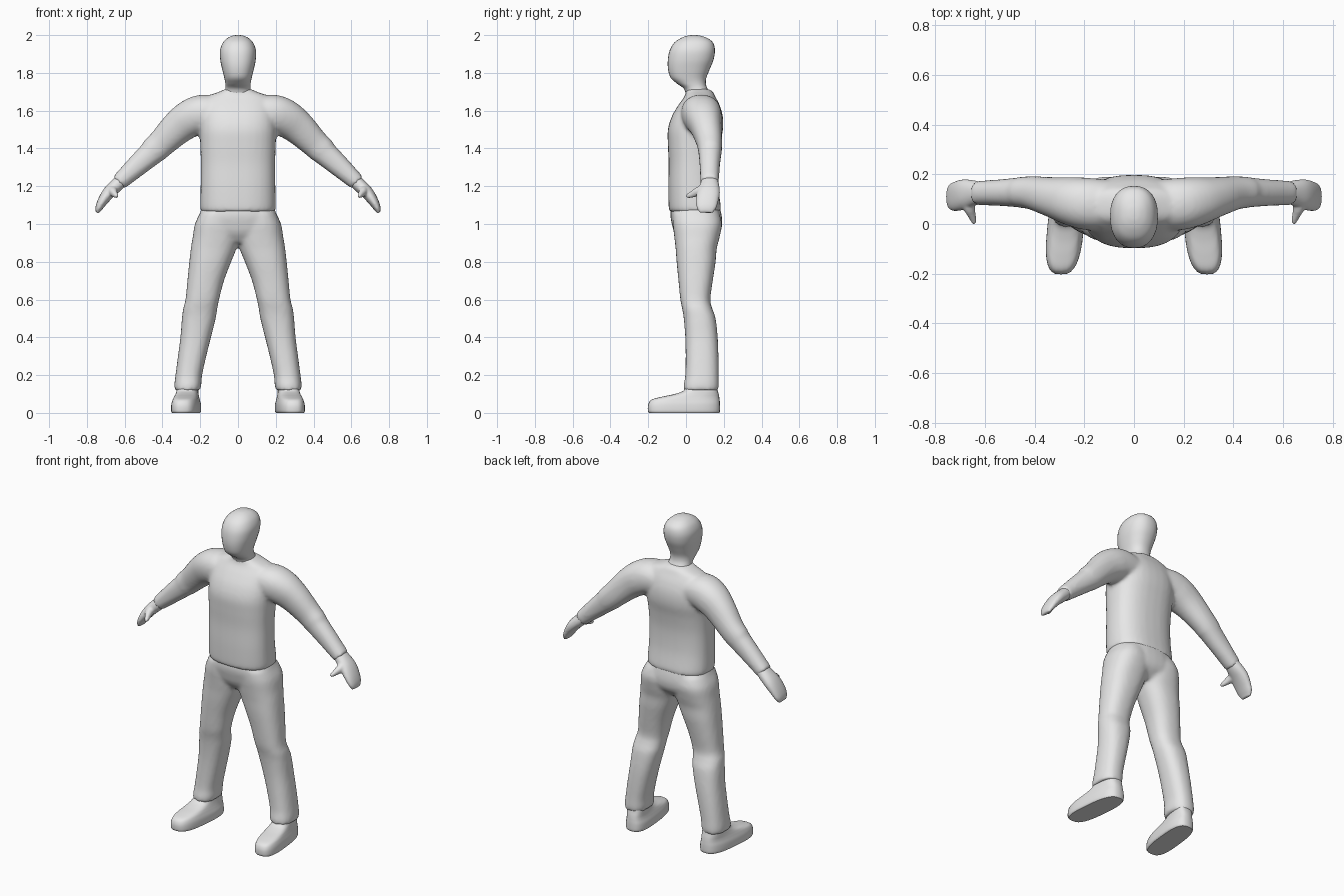
import bpy, bmesh, math
from mathutils import Vector

if "Cube" in bpy.data.objects:
    bpy.data.objects.remove(bpy.data.objects["Cube"])

grey = bpy.data.materials.new("light_grey")
grey.diffuse_color = (0.8, 0.8, 0.8, 1)
grey.use_nodes = True
grey.node_tree.nodes["Principled BSDF"].inputs["Base Color"].default_value = grey.diffuse_color
SIDES = 32


def smooth_sections(rows, steps=5):
    """Catmull-Rom interpolation of a list of section rows."""
    rows = [tuple(map(float, r)) for r in rows]
    p = [rows[0]] + rows + [rows[-1]]
    out = []
    for i in range(1, len(p) - 2):
        for s in range(steps):
            t = s / steps
            out.append([0.5 * (2 * b + (c - a) * t + (2 * a - 5 * b + 4 * c - d) * t * t
                               + (3 * b - a - 3 * c + d) * t ** 3)
                        for a, b, c, d in zip(*p[i - 1:i + 3])])
    return out + [list(rows[-1])]


def skin(bm, rings):
    """Join rings of points into a closed tube."""
    loops = [[bm.verts.new(q) for q in ring] for ring in rings]
    faces = [bm.faces.new(loops[0][::-1]), bm.faces.new(loops[-1])]
    for a, b in zip(loops, loops[1:]):
        for i in range(SIDES):
            j = (i + 1) % SIDES
            faces.append(bm.faces.new((a[i], a[j], b[j], b[i])))
    bmesh.ops.recalc_face_normals(bm, faces=faces)


def oval(power):
    for i in range(SIDES):
        a = 2 * math.pi * i / SIDES
        c, s = math.cos(a), math.sin(a)
        yield (math.copysign(abs(c) ** (2 / power), c), math.copysign(abs(s) ** (2 / power), s))


def stack(bm, rows, power=2.3, sx=1, yaw=0.0):
    """Level rings from rows of (z, x0, x1, y0, y1); yaw shears x along y."""
    rings = []
    for z, x0, x1, y0, y1 in smooth_sections(rows):
        ring = []
        for c, s in oval(power):
            y = (y0 + y1) / 2 + s * (y1 - y0) / 2
            x = (x0 + x1) / 2 + c * (x1 - x0) / 2 - yaw * y
            ring.append((sx * x, y, z))
        rings.append(ring)
    skin(bm, rings)


def limb(bm, rows, sx=1, ref=(0, 1, 0), power=2.2):
    """Rings square to a path, rows of (x, y, z, radius along ref, radius across)."""
    rows = smooth_sections(rows)
    pts = [Vector(r[:3]) for r in rows]
    rings = []
    for i, r in enumerate(rows):
        t = (pts[min(i + 1, len(pts) - 1)] - pts[max(i - 1, 0)]).normalized()
        v = Vector(ref).cross(t).normalized()
        u = t.cross(v)
        ring = [pts[i] + u * c * r[3] + v * s * r[4] for c, s in oval(power)]
        rings.append([(sx * q.x, q.y, q.z) for q in ring])
    skin(bm, rings)


def finish(bm, name, voxel=None, passes=6):
    """Turn the mesh into an object, fusing overlapping pieces if asked."""
    me = bpy.data.meshes.new(name)
    bm.to_mesh(me)
    bm.free()
    me.materials.append(grey)
    ob = bpy.data.objects.new(name, me)
    bpy.context.collection.objects.link(ob)
    bpy.context.view_layer.objects.active = ob
    ob.select_set(True)
    if voxel:
        m = ob.modifiers.new("fuse", 'REMESH')
        m.mode = 'VOXEL'
        m.voxel_size = voxel
        m.use_smooth_shade = True
        m = ob.modifiers.new("soften", 'SMOOTH')
        m.factor = 0.5
        m.iterations = passes
        for m in list(ob.modifiers):
            bpy.ops.object.modifier_apply(modifier=m.name)
        bpy.ops.object.shade_smooth()
    else:
        bpy.ops.object.shade_smooth_by_angle(angle=math.radians(50))
    ob.select_set(False)


# Head and neck
bm = bmesh.new()
stack(bm, [(z, -w, w, y0, y1) for z, w, y0, y1 in [
    (1.64, .08, .02, .14), (1.69, .072, .0, .13), (1.72, .066, -.015, .112),
    (1.745, .067, -.05, .105), (1.775, .073, -.082, .108), (1.82, .084, -.095, .126),
    (1.87, .094, -.096, .146), (1.92, .095, -.086, .153), (1.96, .08, -.062, .143),
    (1.985, .055, -.025, .112), (1.997, .028, .01, .075), (2.0, .008, .035, .05)]])
finish(bm, "head")

# Sweater: torso with both sleeves
bm = bmesh.new()
stack(bm, [(z, -w, w, y0, y1) for z, w, y0, y1 in [
    (1.065, .194, -.086, .182), (1.09, .2, -.092, .185), (1.2, .198, -.094, .17),
    (1.32, .197, -.092, .168), (1.42, .2, -.096, .18), (1.5, .203, -.096, .196),
    (1.57, .2, -.075, .195), (1.63, .19, -.04, .178), (1.675, .165, -.008, .155),
    (1.7, .1, .0, .142), (1.715, .068, -.01, .122)]], 2.5)
for sx in (1, -1):
    limb(bm, [(.08, .075, 1.585, .1, .085), (.18, .08, 1.585, .105, .1),
              (.25, .092, 1.56, .098, .1), (.32, .107, 1.51, .082, .09),
              (.4, .124, 1.432, .068, .076), (.445, .127, 1.39, .063, .072),
              (.465, .127, 1.37, .06, .066), (.53, .126, 1.312, .054, .058),
              (.6, .125, 1.248, .05, .048), (.632, .125, 1.218, .049, .044)], sx)
finish(bm, "sweater", .011)

# Trousers: seat with both legs
bm = bmesh.new()
stack(bm, [(z, -w, w, y0, y1) for z, w, y0, y1 in [
    (1.1, .185, -.076, .176), (1.05, .205, -.083, .188), (1.0, .218, -.075, .192),
    (.95, .2, -.06, .178), (.9, .12, -.025, .13)]], 2.4)
for sx in (1, -1):
    stack(bm, [(1.06, .0, .2, -.07, .175), (1.0, -.01, .228, -.07, .19),
               (.93, -.008, .24, -.062, .178), (.87, .008, .25, -.055, .163),
               (.8, .036, .258, -.05, .157), (.7, .074, .268, -.04, .142),
               (.6, .1, .278, -.03, .129), (.55, .11, .291, -.02, .14),
               (.5, .118, .297, -.012, .157), (.4, .143, .305, -.004, .168),
               (.3, .168, .318, -.002, .172), (.2, .19, .331, -.004, .173),
               (.15, .194, .337, -.012, .174), (.12, .2, .336, -.012, .172)], 2.4, sx)
finish(bm, "trousers", .011)

for sx, side in ((1, "left"), (-1, "right")):
    # Mitten hand with a thumb
    bm = bmesh.new()
    limb(bm, [(.59, .125, 1.255, .036, .034), (.64, .125, 1.208, .05, .036),
              (.68, .12, 1.17, .06, .034), (.712, .112, 1.128, .06, .028),
              (.735, .108, 1.088, .053, .02), (.745, .107, 1.06, .036, .01)], sx)
    limb(bm, [(.665, .1, 1.185, .026, .026), (.662, .065, 1.172, .023, .024),
              (.652, .035, 1.158, .016, .018), (.645, .014, 1.15, .012, .013),
              (.643, .0, 1.147, .007, .007)], sx, (1, 0, 0))
    finish(bm, side + "_hand", .006, 5)

    # Shoe with a flat sole, toes turned slightly out
    bm = bmesh.new()
    stack(bm, [(0, .206, .342, -.196, .176), (.012, .2, .347, -.202, .18),
               (.045, .201, .346, -.2, .18), (.07, .208, .34, -.182, .178),
               (.085, .213, .336, -.13, .176), (.1, .217, .333, -.06, .173),
               (.12, .22, .33, -.01, .168), (.16, .225, .32, .01, .16)], 2.9, sx, .1)
    finish(bm, side + "_shoe")
